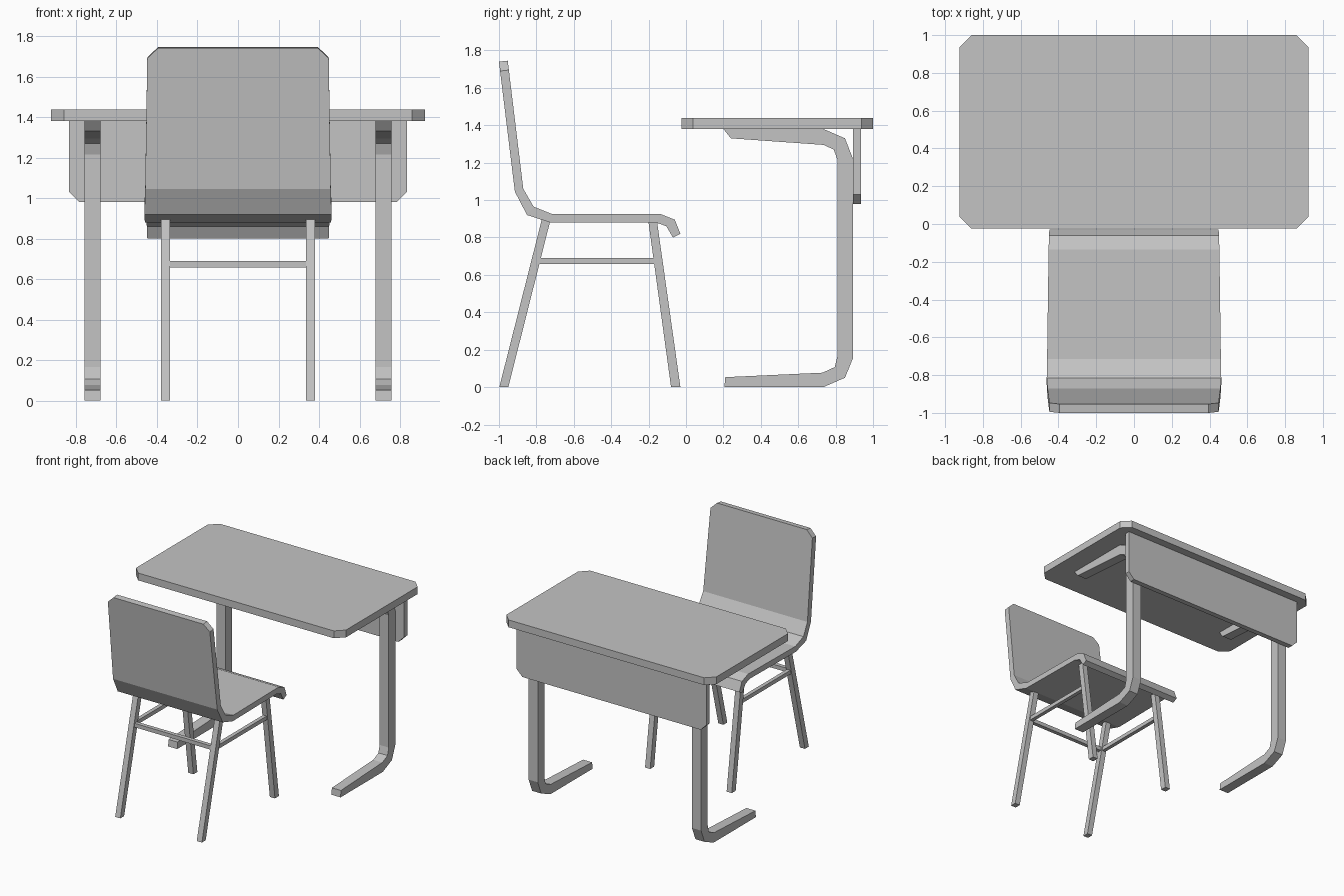
import bpy
import bmesh

cube = bpy.data.objects.get("Cube")
if cube:
    bpy.data.objects.remove(cube, do_unlink=True)

grey = bpy.data.materials.new("plain_grey")
grey.use_nodes = True
colour = (0.55, 0.55, 0.55, 1.0)
grey.diffuse_color = colour
grey.node_tree.nodes["Principled BSDF"].inputs["Base Color"].default_value = colour


def finish(name, bm):
    bmesh.ops.recalc_face_normals(bm, faces=bm.faces)
    mesh = bpy.data.meshes.new(name)
    bm.to_mesh(mesh)
    bm.free()
    mesh.materials.append(grey)
    obj = bpy.data.objects.new(name, mesh)
    bpy.context.scene.collection.objects.link(obj)
    return obj


def prism(name, profile, axis, low, high):
    """Extrude a closed 2D profile along the given axis."""
    bm = bmesh.new()

    def ring(depth):
        verts = []
        for p in profile:
            co = list(p)
            co.insert("xyz".index(axis), depth)
            verts.append(bm.verts.new(co))
        return verts

    a, b = ring(low), ring(high)
    bm.faces.new(a)
    bm.faces.new(b)
    for i in range(len(a)):
        bm.faces.new((a[i - 1], a[i], b[i], b[i - 1]))
    return finish(name, bm)


def pair(name, profile, inner, outer):
    """Left and right copies of a side profile."""
    prism("left_" + name, profile, "x", inner, outer)
    prism("right_" + name, profile, "x", -outer, -inner)


# Desk top with clipped corners
w, c, y0, y1 = 0.923, 0.063, -0.025, 1.0
prism("desk_top", [(-w + c, y0), (w - c, y0), (w, y0 + c), (w, y1 - c),
                   (w - c, y1), (-w + c, y1), (-w, y1 - c), (-w, y0 + c)],
      "z", 1.38, 1.438)

# Back panel with clipped lower corners
w, c, z0, z1 = 0.834, 0.05, 0.98, 1.38
prism("desk_back_panel", [(-w + c, z0), (w - c, z0), (w, z0 + c),
                          (w, z1), (-w, z1), (-w, z0 + c)],
      "y", 0.893, 0.935)

# C-shaped desk legs
pair("desk_leg", [(0.205, 0), (0.735, 0), (0.85, 0.05), (0.893, 0.155),
                  (0.893, 1.22), (0.85, 1.33), (0.735, 1.38), (0.2, 1.38),
                  (0.24, 1.33), (0.735, 1.295), (0.79, 1.27), (0.81, 1.215),
                  (0.81, 0.165), (0.795, 0.107), (0.73, 0.077), (0.21, 0.053)],
     0.678, 0.758)

# Chair shell: back point, front point and half width along the bend
sections = [
    ((-1.0, 1.74), (-0.953, 1.745), 0.395),
    ((-0.994, 1.69), (-0.947, 1.695), 0.448),
    ((-0.915, 1.045), (-0.87, 1.06), 0.458),
    ((-0.85, 0.92), (-0.815, 0.965), 0.462),
    ((-0.725, 0.88), (-0.715, 0.925), 0.46),
    ((-0.16, 0.88), (-0.135, 0.925), 0.452),
    ((-0.105, 0.86), (-0.06, 0.895), 0.45),
    ((-0.07, 0.80), (-0.03, 0.82), 0.448),
]
bm = bmesh.new()
rings = [[bm.verts.new((x, *p)) for x, p in
          ((-half, back), (half, back), (half, front), (-half, front))]
         for back, front, half in sections]
for a, b in zip(rings, rings[1:]):
    for i in range(4):
        bm.faces.new((a[i - 1], a[i], b[i], b[i - 1]))
bm.faces.new(rings[0])
bm.faces.new(rings[-1])
finish("chair_seat_and_back", bm)

# Splayed chair legs
inner, outer = 0.336, 0.381
pair("chair_front_leg", [(-0.08, 0), (-0.03, 0), (-0.157, 0.9), (-0.203, 0.9)],
     inner, outer)
pair("chair_rear_leg", [(-0.998, 0), (-0.95, 0), (-0.723, 0.9), (-0.77, 0.9)],
     inner, outer)

# Rails between the chair legs
z0, z1 = 0.658, 0.689
pair("chair_side_rail", [(-0.8, z0), (-0.15, z0), (-0.15, z1), (-0.8, z1)],
     0.343, 0.374)
prism("chair_rear_rail", [(-0.822, z0), (-0.79, z0), (-0.79, z1), (-0.822, z1)],
      "x", -0.35, 0.35)
